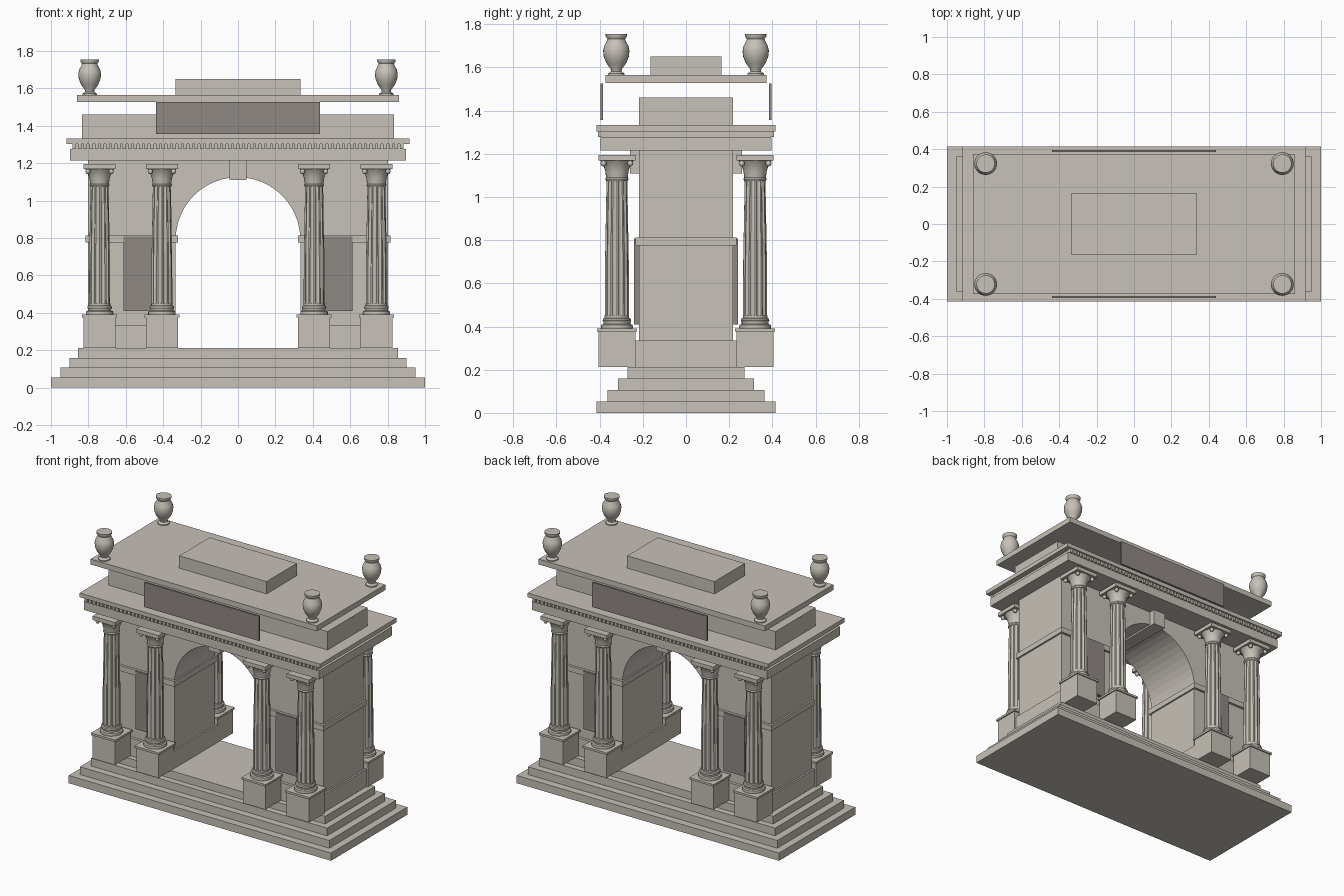
import bpy, bmesh, math
from math import sin, cos, pi

cube = bpy.data.objects.get("Cube")
if cube:
    bpy.data.objects.remove(cube)


def material(name, rgb):
    m = bpy.data.materials.new(name)
    m.use_nodes = True
    m.diffuse_color = (*rgb, 1)
    m.node_tree.nodes["Principled BSDF"].inputs["Base Color"].default_value = (*rgb, 1)
    return m


STONE = material("pale stone", (0.57, 0.535, 0.48))
PANEL = material("dark panel stone", (0.28, 0.25, 0.23))


def finish(name, bm, mat=STONE, smooth=False):
    bmesh.ops.recalc_face_normals(bm, faces=bm.faces)
    mesh = bpy.data.meshes.new(name)
    bm.to_mesh(mesh)
    bm.free()
    mesh.materials.append(mat)
    ob = bpy.data.objects.new(name, mesh)
    bpy.context.collection.objects.link(ob)
    if smooth:
        bpy.ops.object.select_all(action='DESELECT')
        ob.select_set(True)
        bpy.context.view_layer.objects.active = ob
        bpy.ops.object.shade_smooth_by_angle(angle=math.radians(35))
    return ob


def add_box(bm, x0, x1, y0, y1, z0, z1):
    verts = bmesh.ops.create_cube(bm, size=1)["verts"]
    for v in verts:
        v.co = ((x0 + x1) / 2 + v.co.x * (x1 - x0),
                (y0 + y1) / 2 + v.co.y * (y1 - y0),
                (z0 + z1) / 2 + v.co.z * (z1 - z0))


def box(name, x0, x1, y0, y1, z0, z1, mat=STONE):
    bm = bmesh.new()
    add_box(bm, x0, x1, y0, y1, z0, z1)
    return finish(name, bm, mat)


def slab(name, hx, hy, z0, z1):
    return box(name, -hx, hx, -hy, hy, z0, z1)


def loft(bm, rings):
    """Skin equal-length rings of points and cap both ends."""
    rows = [[bm.verts.new(p) for p in ring] for ring in rings]
    n = len(rows[0])
    for a, b in zip(rows, rows[1:]):
        for i in range(n):
            j = (i + 1) % n
            bm.faces.new((a[i], a[j], b[j], b[i]))
    bm.faces.new(rows[0][::-1])
    bm.faces.new(rows[-1])


def lathe(name, profile, x, y, sides=24):
    bm = bmesh.new()
    loft(bm, [[(x + r * cos(2 * pi * i / sides), y + r * sin(2 * pi * i / sides), z)
               for i in range(sides)] for r, z in profile])
    return finish(name, bm, smooth=True)


# Stepped platform
for i, (hx, hy) in enumerate([(1, .415), (.95, .363), (.9, .314), (.855, .272)]):
    slab(f"step_{i + 1}", hx, hy, i * .0533, (i + 1) * .0533)
FLOOR = .213

# Main wall with arched opening
R, SPRING, W, TOP = .333, .792, .803, 1.215
outline = [(W, FLOOR), (W, TOP), (-W, TOP), (-W, FLOOR), (-R, FLOOR)]
outline += [(-R * cos(pi * i / 24), SPRING + R * sin(pi * i / 24)) for i in range(25)]
outline.append((R, FLOOR))
bm = bmesh.new()
loft(bm, [[(x, y, z) for x, z in outline] for y in (-.217, .217)])
finish("arch_wall", bm)
box("keystone", -.046, .046, -.26, .26, 1.11, TOP)

# Pier mouldings and recessed-look panels
for side, s in (("left", 1), ("right", -1)):
    lo, hi = sorted((s * .322, s * .815))
    box(f"{side}_pier_base", lo, hi, -.236, .236, FLOOR, .335)
    box(f"{side}_impost", lo, hi, -.234, .234, .775, .813)
    lo, hi = sorted((s * .453, s * .613))
    for face, f in (("front", -1), ("back", 1)):
        y0, y1 = sorted((f * .21, f * .24))
        box(f"{side}_{face}_pier_panel", lo, hi, y0, y1, .41, .808, PANEL)

# Entablature and attic
slab("architrave", .897, .397, TOP, 1.275)
slab("dentil_backing", .88, .392, 1.275, 1.304)
slab("cornice", .917, .415, 1.304, 1.333)
slab("attic", .835, .217, 1.333, 1.46)
slab("roof_slab", .862, .373, 1.528, 1.565)
slab("roof_block", .333, .165, 1.565, 1.65)
COUNT = 60
for face, f in (("front", -1), ("back", 1)):
    y0, y1 = sorted((f * .385, f * .407))
    bm = bmesh.new()
    for i in range(COUNT):
        x = -.875 + 1.75 * i / (COUNT - 1)
        add_box(bm, x - .0095, x + .0095, y0, y1, 1.277, 1.304)
    finish(f"{face}_dentils", bm)
    y0, y1 = sorted((f * .384, f * .396))
    box(f"{face}_attic_panel", -.438, .438, y0, y1, 1.357, 1.527, PANEL)

# Columns
FLUTES = 12
BASE = [(.072, .388), (.074, .397), (.072, .408), (.062, .412), (.062, .42),
        (.066, .427), (.064, .436), (.057, .44), (.057, .45)]
BELL = [(.05, 1.075), (.054, 1.083), (.05, 1.09), (.054, 1.12), (.064, 1.15), (.078, 1.17)]


def fluted_ring(x, y, r, z):
    pts = []
    for i in range(FLUTES * 4):
        a = 2 * pi * i / (FLUTES * 4)
        rr = r * (1, 1, .9, .9)[i % 4]
        pts.append((x + rr * cos(a), y + rr * sin(a), z))
    return pts


def column(tag, x, y):
    box(f"{tag}_pedestal", x - .085, x + .085, y - .085, y + .085, FLOOR, .376)
    box(f"{tag}_pedestal_cap", x - .093, x + .093, y - .093, y + .093, .376, .39)
    lathe(f"{tag}_column_base", BASE, x, y)
    bm = bmesh.new()
    loft(bm, [fluted_ring(x, y, r, z) for r, z in ((.056, .45), (.055, .7), (.048, 1.08))])
    finish(f"{tag}_shaft", bm)
    lathe(f"{tag}_capital_bell", BELL, x, y)
    box(f"{tag}_abacus", x - .085, x + .085, y - .085, y + .085, 1.168, 1.195)
    # Corner scrolls under the abacus
    bm = bmesh.new()
    for sx in (-1, 1):
        for sy in (-1, 1):
            cx, cy = x + sx * .062, y + sy * .062
            ball = bmesh.ops.create_uvsphere(bm, u_segments=10, v_segments=6, radius=.014)
            bmesh.ops.translate(bm, verts=ball["verts"], vec=(cx, cy, 1.155))
    finish(f"{tag}_capital_scrolls", bm, smooth=True)


URN = [(.038, 1.565), (.038, 1.572), (.024, 1.582), (.026, 1.592), (.046, 1.62), (.058, 1.65),
       (.061, 1.678), (.056, 1.7), (.044, 1.722), (.041, 1.732), (.049, 1.744), (.049, 1.755)]
for face, y in (("front", -1), ("back", 1)):
    for side, x in (("left", 1), ("right", -1)):
        column(f"{face}_{side}_outer", x * .74, y * .32)
        column(f"{face}_{side}_inner", x * .407, y * .32)
        lathe(f"{face}_{side}_urn", URN, x * .793, y * .323)
